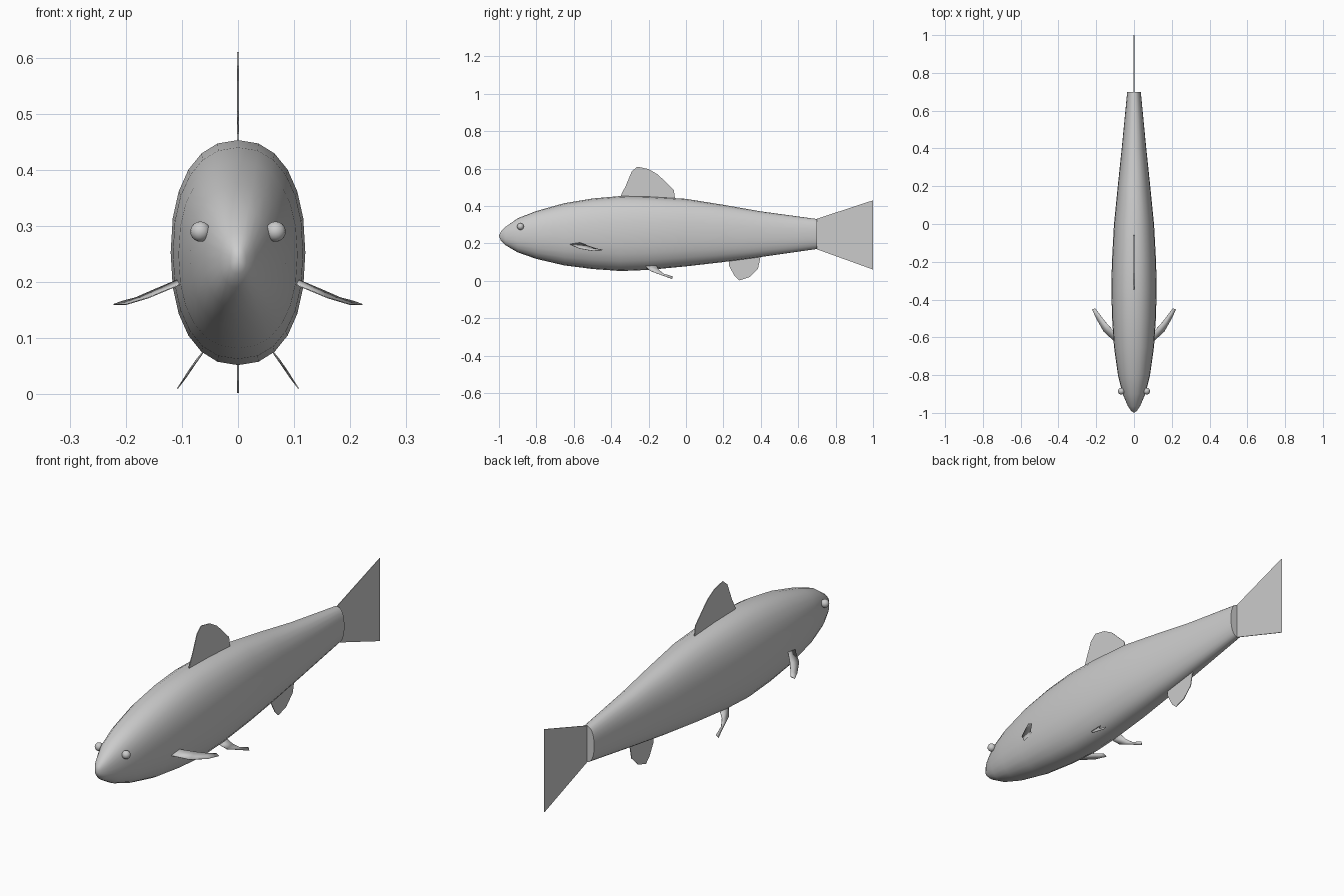
import bpy, bmesh, math
from mathutils import Vector

if "Cube" in bpy.data.objects:
    bpy.data.objects.remove(bpy.data.objects["Cube"])

grey = bpy.data.materials.new("soft grey")
grey.use_nodes = True
grey.diffuse_color = (0.6, 0.6, 0.6, 1)
grey.node_tree.nodes["Principled BSDF"].inputs["Base Color"].default_value = (0.6, 0.6, 0.6, 1)


def add_object(name, bm):
    bmesh.ops.recalc_face_normals(bm, faces=bm.faces)
    mesh = bpy.data.meshes.new(name)
    bm.to_mesh(mesh)
    bm.free()
    mesh.materials.append(grey)
    obj = bpy.data.objects.new(name, mesh)
    bpy.context.collection.objects.link(obj)
    return obj


def smooth(obj, angle=50):
    bpy.ops.object.select_all(action='DESELECT')
    obj.select_set(True)
    bpy.context.view_layer.objects.active = obj
    bpy.ops.object.shade_smooth_by_angle(angle=math.radians(angle))


def thicken(obj, thickness=0.003):
    mod = obj.modifiers.new("thickness", 'SOLIDIFY')
    mod.thickness = thickness
    mod.offset = 0


# Body: slightly squared oval rings lofted from snout to tail root
SIDES = 24
stations = [  # y, half width, bottom, top
    (-0.99, 0.015, 0.215, 0.263), (-0.965, 0.032, 0.19, 0.288),
    (-0.9, 0.06, 0.152, 0.334), (-0.8, 0.085, 0.117, 0.373),
    (-0.65, 0.106, 0.082, 0.415), (-0.5, 0.116, 0.063, 0.44),
    (-0.35, 0.12, 0.052, 0.453), (-0.2, 0.117, 0.058, 0.45),
    (0, 0.106, 0.077, 0.438), (0.2, 0.086, 0.1, 0.406),
    (0.4, 0.065, 0.127, 0.371), (0.7, 0.036, 0.17, 0.33)]


def squash(v):
    return math.copysign(abs(v) ** 0.88, v)


bm = bmesh.new()
rings = []
for y, w, lo, hi in stations:
    ring = []
    for i in range(SIDES):
        a = math.tau * i / SIDES
        ring.append(bm.verts.new((w * squash(math.cos(a)), y,
                                  (lo + hi) / 2 + (hi - lo) / 2 * squash(math.sin(a)))))
    rings.append(ring)
snout = bm.verts.new((0, -1, 0.24))
for i in range(SIDES):
    j = (i + 1) % SIDES
    bm.faces.new((snout, rings[0][i], rings[0][j]))
    for a, b in zip(rings, rings[1:]):
        bm.faces.new((a[i], b[i], b[j], a[j]))
bm.faces.new(rings[-1])
smooth(add_object("body", bm))

# Upright fins: flat outlines in the middle plane, (y, z)
upright_fins = {
    "dorsal_fin": [(-0.35, 0.44), (-0.345, 0.465), (-0.32, 0.51), (-0.29, 0.585),
                   (-0.26, 0.61), (-0.2, 0.597), (-0.15, 0.568), (-0.065, 0.485),
                   (-0.057, 0.43)],
    "anal_fin": [(0.23, 0.115), (0.23, 0.08), (0.26, 0.025), (0.285, 0.002),
                 (0.34, 0.02), (0.385, 0.065), (0.4, 0.135)],
    "tail_fin": [(0.695, 0.33), (1, 0.43), (0.93, 0.345), (0.865, 0.245),
                 (0.925, 0.155), (1, 0.06), (0.695, 0.17)],
}
for name, outline in upright_fins.items():
    bm = bmesh.new()
    bm.faces.new([bm.verts.new((0, y, z)) for y, z in outline])
    bmesh.ops.triangulate(bm, faces=bm.faces)
    thicken(add_object(name, bm))

# Paired fins: curved strips between a leading and a trailing edge
paired_fins = {
    "pectoral_fin": ([(0.105, -0.62, 0.195), (0.16, -0.57, 0.172), (0.2, -0.5, 0.16),
                      (0.222, -0.452, 0.16)],
                     [(0.105, -0.57, 0.205), (0.15, -0.52, 0.186), (0.182, -0.478, 0.172),
                      (0.205, -0.447, 0.166)]),
    "pelvic_fin": ([(0.055, -0.225, 0.085), (0.078, -0.19, 0.052), (0.093, -0.13, 0.03),
                    (0.108, -0.075, 0.01)],
                   [(0.055, -0.16, 0.085), (0.075, -0.147, 0.06), (0.09, -0.12, 0.038),
                    (0.1, -0.07, 0.022)]),
}
for side, s in (("left", 1), ("right", -1)):
    for name, edges in paired_fins.items():
        bm = bmesh.new()
        lead, trail = [[bm.verts.new((s * x, y, z)) for x, y, z in e] for e in edges]
        for i in range(len(lead) - 1):
            bm.faces.new((lead[i], lead[i + 1], trail[i + 1], trail[i]))
        fin = add_object(side + "_" + name, bm)
        smooth(fin)
        thicken(fin, 0.002)

    # Eyes: small beads set in the head
    bm = bmesh.new()
    bmesh.ops.create_uvsphere(bm, u_segments=16, v_segments=10, radius=0.018)
    bmesh.ops.translate(bm, verts=bm.verts, vec=Vector((s * 0.067, -0.885, 0.29)))
    smooth(add_object(side + "_eye", bm))
